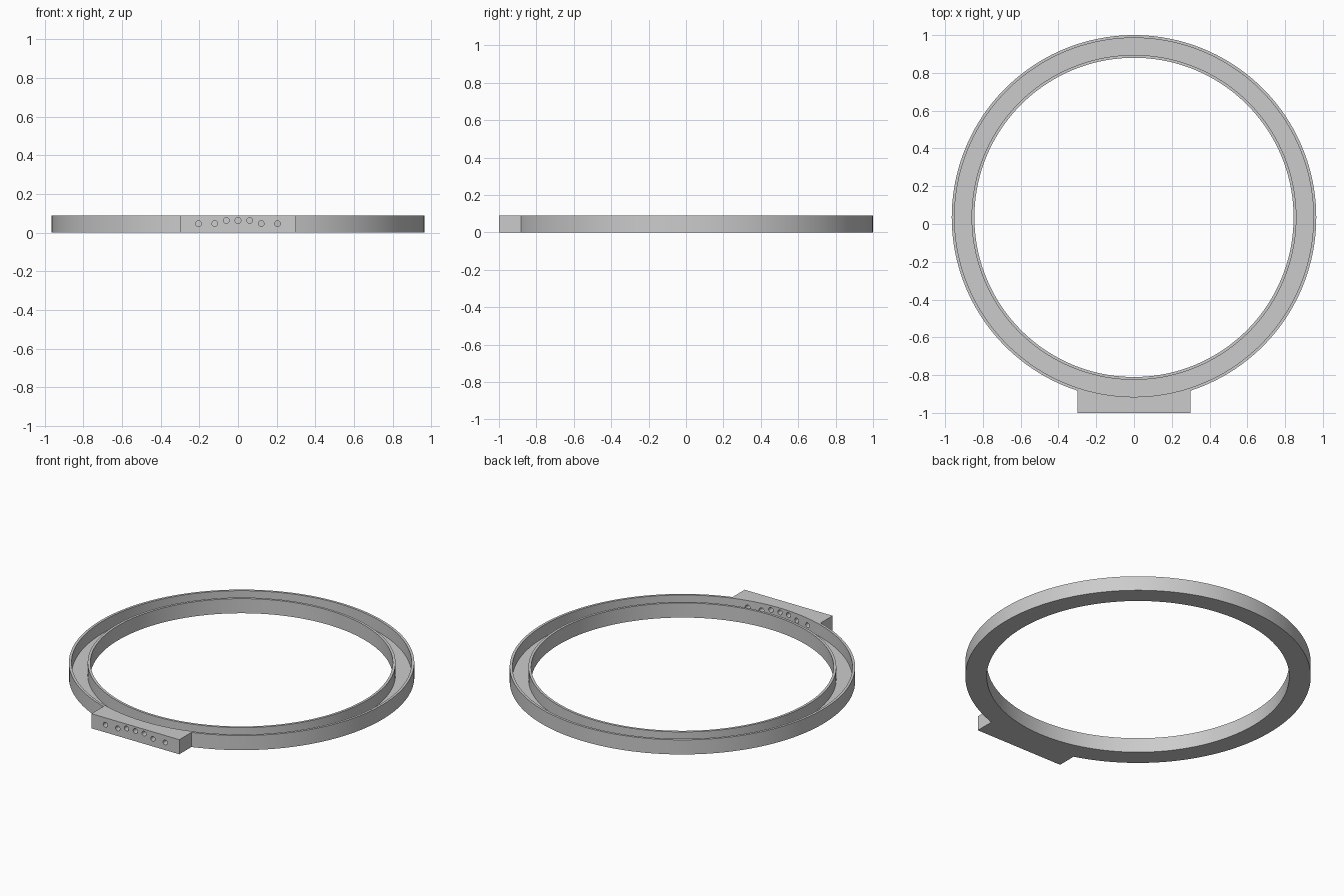
import bpy, bmesh, math
from mathutils import Matrix

if "Cube" in bpy.data.objects:
    bpy.data.objects.remove(bpy.data.objects["Cube"])

CY, H = 0.035, 0.09            # ring centre in y, overall height
R_OUT, R_IN, WALL, FLOOR = 0.965, 0.845, 0.015, 0.015
BLOCK_X, BLOCK_Y = 0.30, -1.0
SEG = 144


def make_object(name, bm):
    bmesh.ops.recalc_face_normals(bm, faces=bm.faces[:])
    mesh = bpy.data.meshes.new(name)
    bm.to_mesh(mesh)
    bm.free()
    obj = bpy.data.objects.new(name, mesh)
    bpy.context.collection.objects.link(obj)
    return obj


def lathe(name, profile):
    """Closed (radius, z) profile swept around the ring centre."""
    bm = bmesh.new()
    rings = []
    for i in range(SEG):
        a = 2 * math.pi * i / SEG
        rings.append([bm.verts.new((r * math.cos(a), CY + r * math.sin(a), z))
                      for r, z in profile])
    n = len(profile)
    for i in range(SEG):
        p, q = rings[i], rings[(i + 1) % SEG]
        for k in range(n):
            bm.faces.new((p[k], q[k], q[(k + 1) % n], p[(k + 1) % n]))
    return make_object(name, bm)


def cylinder(name, r, depth, segments, matrix):
    bm = bmesh.new()
    bmesh.ops.create_cone(bm, cap_ends=True, segments=segments, radius1=r,
                          radius2=r, depth=depth, matrix=matrix)
    return make_object(name, bm)


def cut(target, cutter):
    cutter.hide_render = True
    mod = target.modifiers.new("cut", 'BOOLEAN')
    mod.operation, mod.solver, mod.object = 'DIFFERENCE', 'EXACT', cutter
    bpy.context.view_layer.objects.active = target
    bpy.ops.object.modifier_apply(modifier=mod.name)
    bpy.data.objects.remove(cutter)


# Body outline: round disc with the rectangular connector block at the front
half = math.asin(BLOCK_X / R_OUT)
start, sweep = -math.pi / 2 + half, 2 * math.pi - 2 * half
outline = [(R_OUT * math.cos(start + sweep * i / SEG),
            CY + R_OUT * math.sin(start + sweep * i / SEG)) for i in range(SEG + 1)]
outline += [(-BLOCK_X, BLOCK_Y), (BLOCK_X, BLOCK_Y)]
bm = bmesh.new()
base = bm.faces.new([bm.verts.new((x, y, 0)) for x, y in outline])
top = bmesh.ops.extrude_face_region(bm, geom=[base])
bmesh.ops.translate(bm, vec=(0, 0, H),
                    verts=[v for v in top["geom"] if isinstance(v, bmesh.types.BMVert)])
body = make_object("ring_tray", bm)

# Central opening
cut(body, cylinder("bore_cutter", R_IN, 1, SEG, Matrix.Translation((0, CY, 0))))

# Open channel between the two thin walls
a, b = R_IN + WALL, R_OUT - WALL
cut(body, lathe("channel_cutter", [(a, FLOOR), (b, FLOOR), (b, 0.2), (a, 0.2)]))

# Cable holes from the block's front face into the channel
for x, z in [(0, 0.063)] + [(s * x, z) for s in (-1, 1)
                            for x, z in ((0.06, 0.063), (0.12, 0.047), (0.204, 0.047))]:
    m = Matrix.Translation((x, -0.97, z)) @ Matrix.Rotation(math.pi / 2, 4, 'X')
    cut(body, cylinder("hole_cutter", 0.015, 0.22, 20, m))

# Single grey finish, smooth curves with crisp edges
grey = bpy.data.materials.new("light_grey")
grey.diffuse_color = (0.6, 0.6, 0.6, 1)
grey.use_nodes = True
grey.node_tree.nodes["Principled BSDF"].inputs["Base Color"].default_value = grey.diffuse_color
body.data.materials.clear()
body.data.materials.append(grey)
for p in body.data.polygons:
    p.material_index = 0
bpy.ops.object.select_all(action='DESELECT')
body.select_set(True)
bpy.context.view_layer.objects.active = body
bpy.ops.object.shade_smooth_by_angle(angle=math.radians(30))
